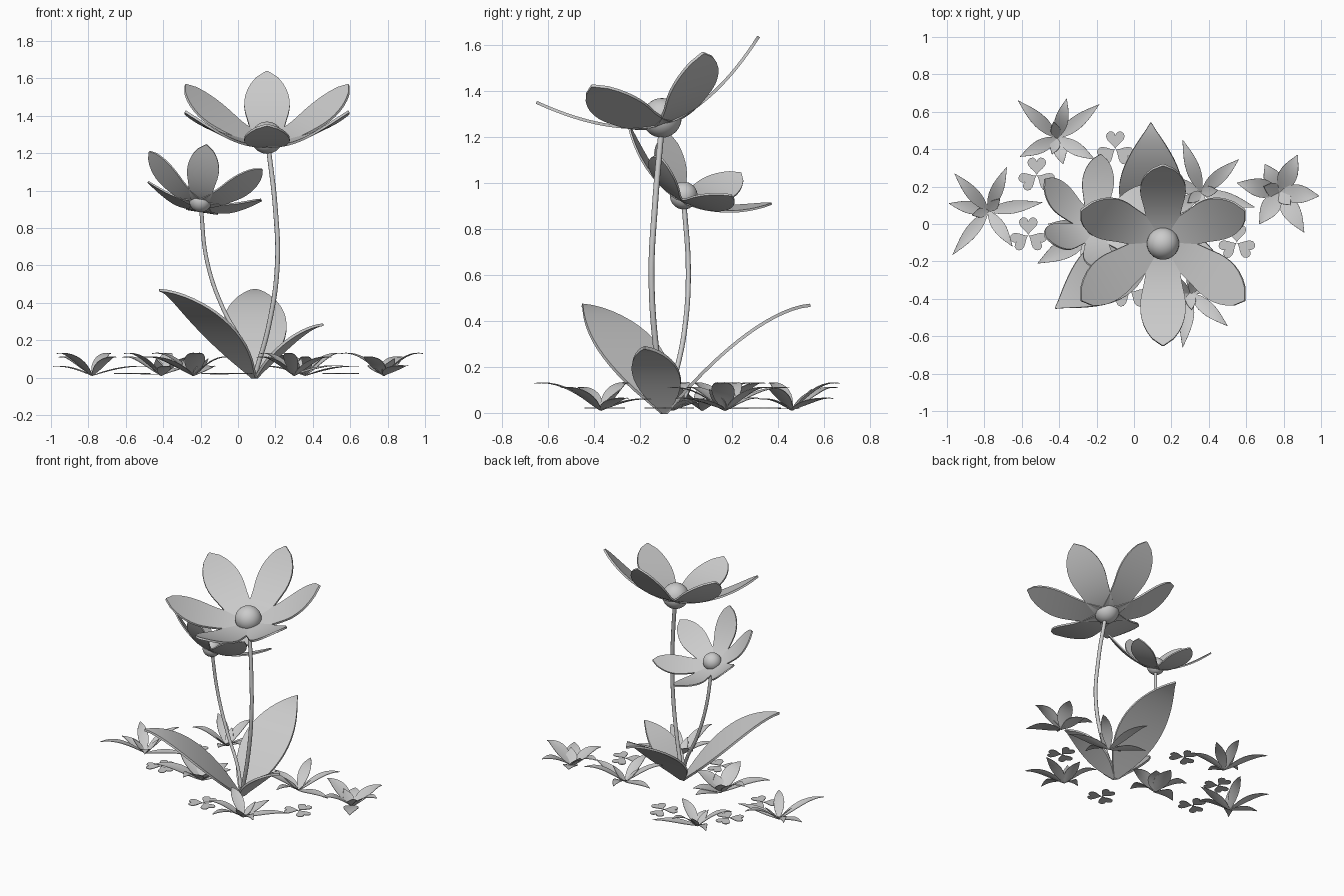
import bpy, bmesh
from math import sin, cos, pi
from mathutils import Vector

if "Cube" in bpy.data.objects:
    bpy.data.objects.remove(bpy.data.objects["Cube"], do_unlink=True)

grey = bpy.data.materials.new("soft_grey")
grey.use_nodes = True
colour = (0.6, 0.6, 0.6, 1)
grey.diffuse_color = colour
grey.node_tree.nodes["Principled BSDF"].inputs["Base Color"].default_value = colour
UP = Vector((0, 0, 1))


def finish(name, bm, thickness=0):
    """Thicken the sheet, smooth it and link it as an object."""
    bmesh.ops.recalc_face_normals(bm, faces=bm.faces)
    if thickness:
        bmesh.ops.solidify(bm, geom=bm.faces[:], thickness=thickness)
        bmesh.ops.recalc_face_normals(bm, faces=bm.faces)
    mesh = bpy.data.meshes.new(name)
    bm.to_mesh(mesh)
    bm.free()
    mesh.materials.append(grey)
    ob = bpy.data.objects.new(name, mesh)
    bpy.context.collection.objects.link(ob)
    bpy.ops.object.select_all(action="DESELECT")
    ob.select_set(True)
    bpy.context.view_layer.objects.active = ob
    bpy.ops.object.shade_smooth_by_angle(angle=0.7)


def petal_shape(t):
    """Broad from the base, widest past the middle, with a softly pointed tip."""
    outer = max(sin(pi * t ** 1.6), 0) ** 0.62
    return max(outer, 0.5 + 0.8 * t) if t < 0.45 else max(outer, 0.03)


def leaf_shape(t):
    return max(max(sin(pi * t ** 0.8), 0), 0.1 if t < 0.5 else 0.02)


def blade(bm, origin, along, up, length, lift, width, shape, cup=0.0, rows=16, cols=6):
    """Petal or leaf: lift(t) is the spine height, shape(t) scales the half width."""
    side = up.cross(along).normalized()
    grid = []
    for i in range(rows + 1):
        t = i / rows
        w = width * shape(t)
        spine = origin + along * (length * t) + up * lift(t)
        row = []
        for j in range(cols + 1):
            v = 2 * j / cols - 1
            row.append(bm.verts.new(spine + side * (w * v) + up * (cup * w * v * v)))
        grid.append(row)
    for a, b in zip(grid, grid[1:]):
        for j in range(cols):
            bm.faces.new((a[j], a[j + 1], b[j + 1], b[j]))


def flower(name, centre, axis, first, size):
    """Six rising petals around a round heart."""
    centre, axis, first = Vector(centre), Vector(axis).normalized(), Vector(first)
    first = (first - axis * first.dot(axis)).normalized()
    other = axis.cross(first)
    bm = bmesh.new()
    for k in range(6):
        a = k * pi / 3
        blade(bm, centre - axis * 0.02 * size, first * cos(a) + other * sin(a), axis,
              0.5 * size, lambda t: 0.245 * size * t ** 1.78, 0.122 * size, petal_shape)
    finish(name + "_petals", bm, 0.013 * size)
    bm = bmesh.new()
    bmesh.ops.create_uvsphere(bm, u_segments=32, v_segments=16, radius=0.086 * size)
    bmesh.ops.translate(bm, verts=bm.verts, vec=centre)
    finish(name + "_heart", bm)


def stem(name, points, radius):
    curve = bpy.data.curves.new(name, "CURVE")
    curve.dimensions = "3D"
    curve.bevel_depth = radius
    curve.bevel_resolution = 3
    curve.use_fill_caps = True
    spline = curve.splines.new("BEZIER")
    spline.bezier_points.add(len(points) - 1)
    for bp, p in zip(spline.bezier_points, points):
        bp.co = p
        bp.handle_left_type = bp.handle_right_type = "AUTO"
    curve.materials.append(grey)
    bpy.context.collection.objects.link(bpy.data.objects.new(name, curve))


# Blossoms and their stems
flower("tall_flower", (0.155, -0.105, 1.283), (0, -0.284, 0.959), (0, 1, 0), 1.0)
flower("short_flower", (-0.2, -0.01, 0.945), (0.17, 0.47, 0.865), (0.03, -0.24, 0.3), 0.7)
stem("tall_stem", [(0.09, -0.09, 0.01), (0.165, -0.13, 0.28), (0.21, -0.15, 0.6),
                   (0.2, -0.135, 0.9), (0.16, -0.105, 1.25)], 0.013)
stem("short_stem", [(0.09, -0.09, 0.01), (0.03, -0.045, 0.17), (-0.08, -0.005, 0.37),
                    (-0.165, 0.01, 0.62), (-0.2, -0.01, 0.93)], 0.011)

# Three broad leaves at the foot of the stems
foot = Vector((0.09, -0.09, 0.005))
for name, tip, height, width in (("left_leaf", (-0.51, -0.36, 0), 0.47, 0.165),
                                 ("back_leaf", (0, 0.63, 0), 0.47, 0.17),
                                 ("right_leaf", (0.365, -0.09, 0), 0.285, 0.105)):
    bm = bmesh.new()
    tip = Vector(tip)
    blade(bm, foot, tip.normalized(), UP, tip.length,
          lambda t: height * (1 - (1 - t) ** 1.6), width, leaf_shape)
    finish(name, bm, 0.014)

# Low ground plants: place, leaf half width, leaf tips
plants = (
    ((-0.78, 0.07), 0.034, ((-.18, .2), (.1, .235), (.29, .045), (.13, -.19), (-.19, -.235), (-.21, .04))),
    ((-0.41, 0.46), 0.036, ((-.21, .2), (.05, .21), (.225, .18), (.2, -.115), (-.2, -.1), (.03, -.14))),
    ((0.78, 0.17), 0.05, ((.095, .2), (.21, -.02), (.13, -.215), (-.11, -.17), (-.23, .05), (-.08, .15))),
    ((0.36, 0.17), 0.037, ((-.1, .28), (.2, .175), (.285, -.08), (0, -.25), (-.22, -.15), (-.25, .08))),
    ((0.3, -0.37), 0.037, ((.2, -.175), (-.04, -.29), (.26, .12), (-.2, -.1), (-.18, .12), (.05, .22))),
    ((-0.24, -0.06), 0.055, ((-.275, -.15), (-.22, .06), (.05, .22), (.2, 0), (.02, -.24), (.12, .15))),
)
for n, (place, width, tips) in enumerate(plants):
    bm = bmesh.new()
    base = Vector((*place, 0.012))
    for k, tip in enumerate(tips):
        tip = Vector((*tip, 0))
        h = (0.1, 0.12, 0.05)[k % 3]
        blade(bm, base, tip.normalized(), UP, tip.length,
              lambda t: h * sin(1.75 * t), width, leaf_shape, 0.1, 9, 4)
    # short upright inner leaves
    for k in range(2):
        a = 0.8 + n + k * 2.6
        blade(bm, base, Vector((cos(a), sin(a), 0)), UP, 0.09,
              lambda t: 0.09 * t, width * 0.75, leaf_shape, 0.1, 9, 4)
    finish(f"ground_plant_{n + 1}", bm, 0.003)

# Three-lobed clovers lying near the ground
for n, (x, y) in enumerate(((-.52, .26), (-.1, .4), (-.565, -.06), (.55, -.1), (-.02, -.36))):
    bm = bmesh.new()
    for k in range(3):
        turn = k * 2 * pi / 3
        ring = []
        for i in range(24):
            a = 2 * pi * i / 24
            u = 16 * sin(a) ** 3 * 0.0031
            v = (17 + 13 * cos(a) - 5 * cos(2 * a) - 2 * cos(3 * a) - cos(4 * a)) * 0.0033
            ring.append(bm.verts.new((x + u * cos(turn) - v * sin(turn),
                                      y + u * sin(turn) + v * cos(turn), 0.02)))
        bm.faces.new(ring)
    finish(f"clover_{n + 1}", bm, 0.004)
